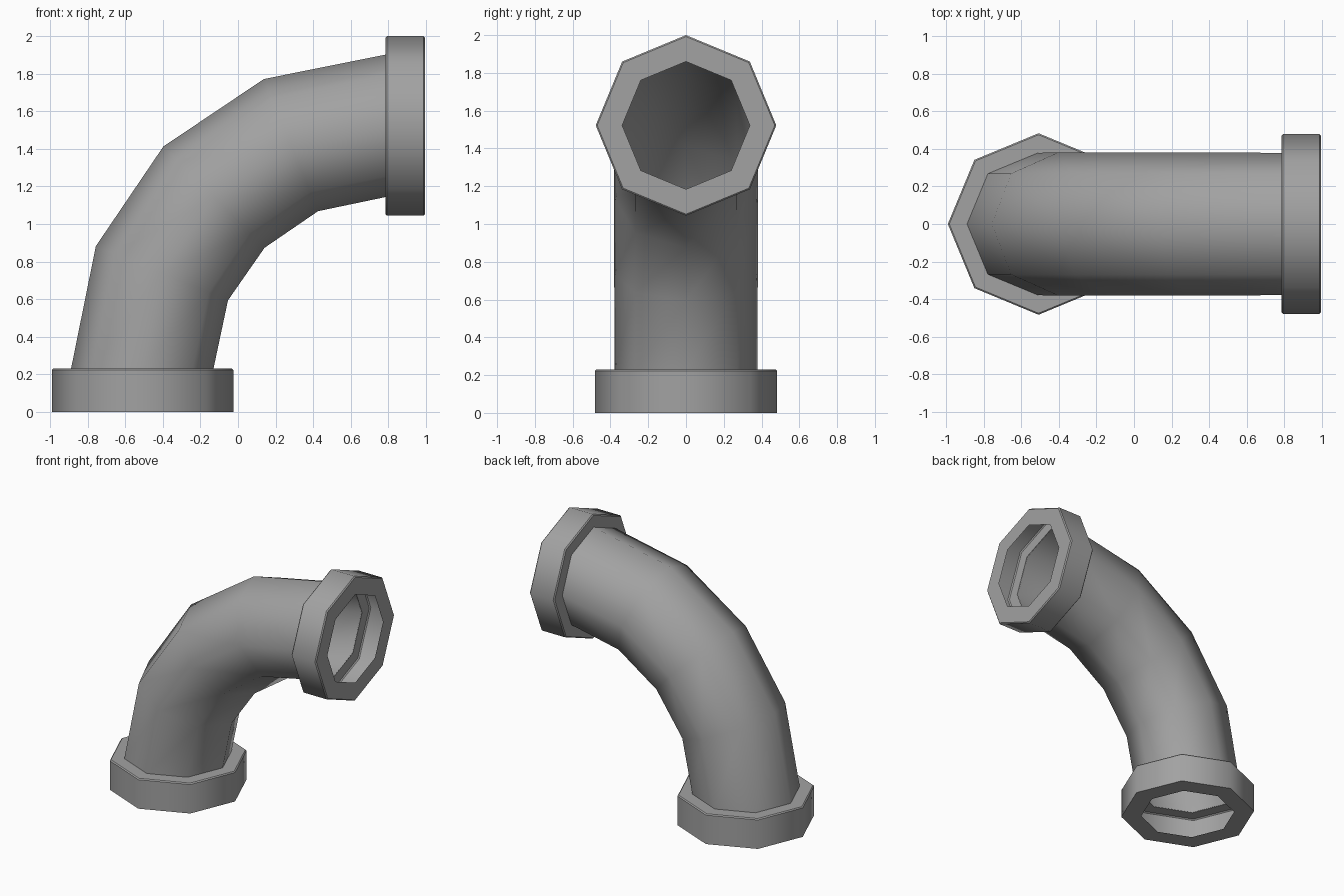
import bpy, bmesh
from math import sin, cos, radians, tau

if "Cube" in bpy.data.objects:
    bpy.data.objects.remove(bpy.data.objects["Cube"])

SIDES = 8

grey = bpy.data.materials.new("dark_grey")
grey.diffuse_color = (0.36, 0.36, 0.36, 1)
grey.use_nodes = True
grey.node_tree.nodes["Principled BSDF"].inputs["Base Color"].default_value = grey.diffuse_color


def loft(name, rings, sharp_rings):
    """Skin octagonal rings given as (x, z, tilt in degrees, radius)."""
    bm = bmesh.new()
    loops = []
    for x, z, tilt, r in rings:
        t = radians(tilt)
        loop = []
        for k in range(SIDES):
            a = tau * k / SIDES
            loop.append(bm.verts.new((x + r * cos(a) * cos(t),
                                      r * sin(a),
                                      z - r * cos(a) * sin(t))))
        loops.append(loop)
    for low, high in zip(loops, loops[1:]):
        for k in range(SIDES):
            n = (k + 1) % SIDES
            face = bm.faces.new((low[k], low[n], high[n], high[k]))
            face.smooth = True
    if sharp_rings:
        for loop in loops:
            for k in range(SIDES):
                bm.edges.get((loop[k], loop[(k + 1) % SIDES])).smooth = False
    mesh = bpy.data.meshes.new(name)
    bm.to_mesh(mesh)
    bm.free()
    mesh.materials.append(grey)
    obj = bpy.data.objects.new(name, mesh)
    bpy.context.collection.objects.link(obj)
    return obj


# Curved pipe: a quarter bend in four segments
loft("bent_pipe", [
    (-0.510, 0.228, 0.0, 0.379),
    (-0.405, 0.738, 22.3, 0.380),
    (-0.128, 1.143, 45.0, 0.381),
    (0.282, 1.420, 67.7, 0.380),
    (0.788, 1.523, 90.0, 0.379),
], False)

# Bottom collar: inner lip, rim, small bevelled shoulder, back to the pipe
loft("bottom_collar", [
    (-0.508, z, 0, r) for z, r in
    [(0, 0.338), (0, 0.483), (0.222, 0.483), (0.23, 0.475), (0.23, 0.378)]
], True)

# Side collar: from the pipe outwards, both rim edges slightly bevelled
loft("side_collar", [
    (x, 1.522, 90, r) for x, r in
    [(0.785, 0.378), (0.785, 0.470), (0.793, 0.478),
     (0.987, 0.478), (0.995, 0.470), (0.995, 0.338)]
], True)
